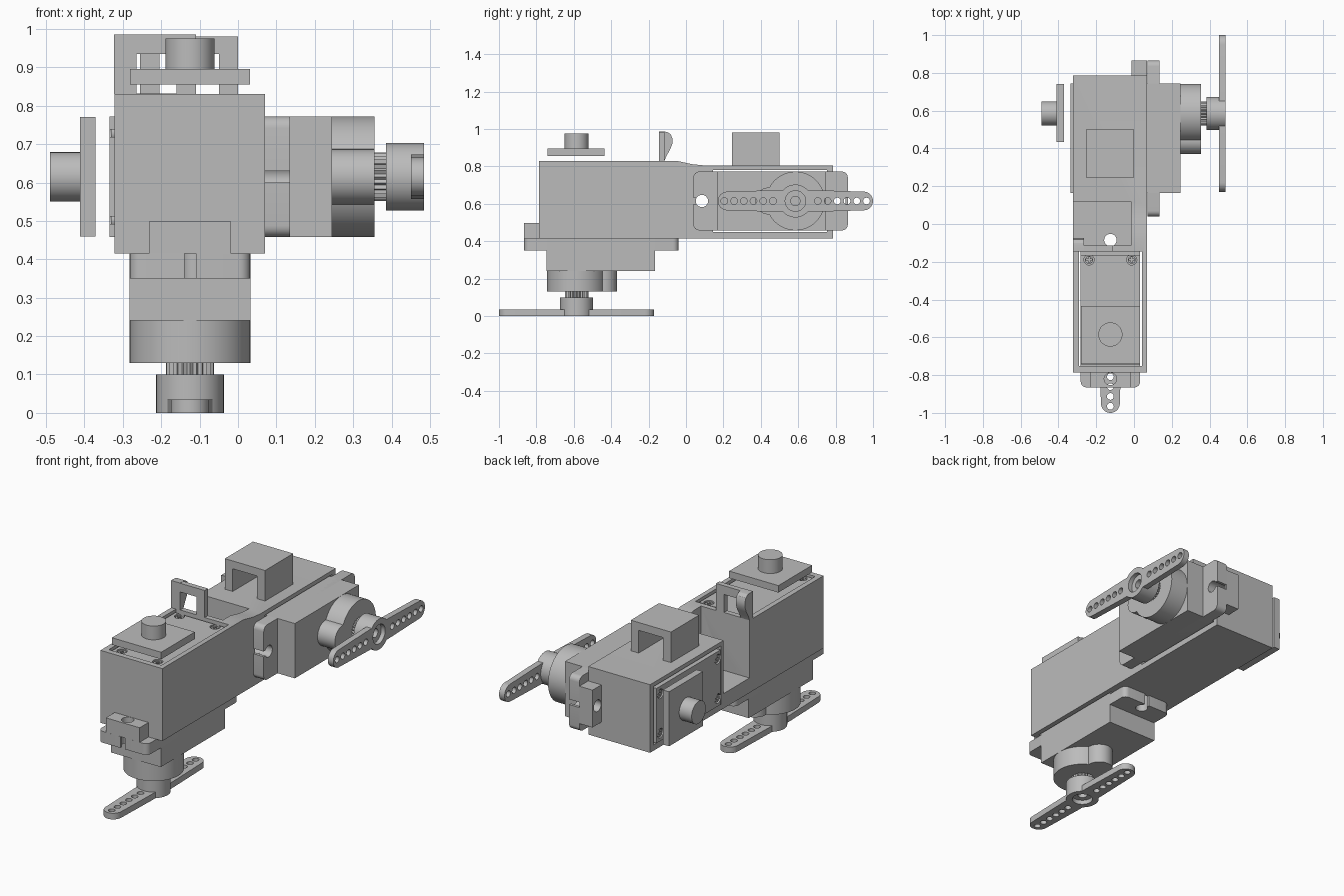
import bpy
import bmesh
from math import sin, cos, pi, radians
from mathutils import Matrix, Vector

if "Cube" in bpy.data.objects:
    bpy.data.objects.remove(bpy.data.objects["Cube"])

grey = bpy.data.materials.new("plain_grey")
grey.use_nodes = True
grey.diffuse_color = (0.5, 0.5, 0.5, 1)
grey.node_tree.nodes["Principled BSDF"].inputs["Base Color"].default_value = (0.5, 0.5, 0.5, 1)
parts = []


def frame(a, b, c, origin):
    """Matrix whose columns are the local axes and the origin."""
    m = Matrix((a, b, c)).transposed().to_4x4()
    m.translation = Vector(origin)
    return m


def prism(name, pts, lo, hi, m):
    """Extrude a flat outline along the local third axis."""
    bm = bmesh.new()
    face = bm.faces.new([bm.verts.new((x, y, lo)) for x, y in pts])
    top = bmesh.ops.extrude_face_region(bm, geom=[face])["geom"]
    bmesh.ops.translate(bm, vec=(0, 0, hi - lo),
                        verts=[v for v in top if isinstance(v, bmesh.types.BMVert)])
    bmesh.ops.transform(bm, matrix=m, verts=bm.verts)
    bmesh.ops.recalc_face_normals(bm, faces=bm.faces)
    mesh = bpy.data.meshes.new(name)
    bm.to_mesh(mesh)
    bm.free()
    mesh.materials.append(grey)
    ob = bpy.data.objects.new(name, mesh)
    bpy.context.collection.objects.link(ob)
    parts.append(ob)
    return ob


def rect(x0, x1, y0, y1):
    return [(x0, y0), (x1, y0), (x1, y1), (x0, y1)]


def arc(x, y, r, start=0.0, sweep=2 * pi, n=40):
    return [(x + r * cos(start + sweep * i / n), y + r * sin(start + sweep * i / n))
            for i in range(n)]


def rounded(x0, x1, y0, y1, r):
    corners = [(x1 - r, y1 - r), (x0 + r, y1 - r), (x0 + r, y0 + r), (x1 - r, y0 + r)]
    return [p for k, (x, y) in enumerate(corners)
            for p in arc(x, y, r, k * pi / 2, pi / 2 * 7 / 6, 7)]


def combine(target, tools, operation="DIFFERENCE"):
    """Apply boolean tools to the target and remove them."""
    for tool in tools:
        mod = target.modifiers.new("cut", "BOOLEAN")
        mod.operation, mod.object, mod.solver = operation, tool, "EXACT"
    bpy.context.view_layer.update()
    graph = bpy.context.evaluated_depsgraph_get()
    mesh = bpy.data.meshes.new_from_object(target.evaluated_get(graph))
    target.modifiers.clear()
    target.data = mesh
    for tool in tools:
        parts.remove(tool)
        bpy.data.objects.remove(tool)


# Local frames: across, along, and down the output shaft
X, Y, Z = Vector((1, 0, 0)), Vector((0, 1, 0)), Vector((0, 0, 1))
side = frame(Y, Z, X, (0, 0, 0))
flat = Matrix.Identity(4)
servos = {"lower": frame(-X, Y, -Z, (-0.125, -0.585, 0.82)),
          "side": frame(Z, -Y, X, (-0.335, 0.585, 0.615))}

# Double holder
holder = prism("holder", [(-0.785, 0.415), (0.785, 0.415), (0.785, 0.805), (0.1, 0.805),
                          (0.03, 0.812), (-0.05, 0.83), (-0.785, 0.83)], -0.322, 0.07, side)
combine(holder, [prism("bracket", rect(-0.107, 0.107, -0.28, -0.15), 0.322, 0.405, m)
                 for m in servos.values()], "UNION")
cuts = [prism("pocket", rect(-0.5, -0.015, -0.115, 0.12), 0.5, 1, flat)]
for m in servos.values():
    cuts.append(prism("cavity", rect(-0.167, 0.167, -0.168, 0.44), -0.1, 0.5, m))
    cuts += [prism("screw_hole", arc(0, y, 0.033, n=24), 0.25, 0.5, m) for y in (-0.235, 0.5)]
combine(holder, cuts)

# Cable clip: windowed plate with a curved hook at its outer edge
clip = prism("clip_plate", rect(-0.322, -0.11, 0.8, 0.985), -0.145, -0.115,
             frame(X, Z, -Y, (0, -0.26, 0)))
combine(clip, [prism("window", rect(-0.265, -0.16, 0.832, 0.935), -0.2, 0,
                     frame(X, Z, -Y, (0, -0.26, 0)))])
prism("clip_hook", [(-0.145, 0.83), (-0.115, 0.83), (-0.105, 0.855), (-0.085, 0.89),
                    (-0.073, 0.92), (-0.073, 0.95), (-0.082, 0.972), (-0.1, 0.984),
                    (-0.115, 0.986), (-0.145, 0.986)], -0.3225, -0.265, side)

# Bridge on top of the holder
prism("bridge", [(-0.255, 0.8), (-0.205, 0.8), (-0.205, 0.935), (-0.05, 0.935),
                 (-0.05, 0.8), (0, 0.8), (0, 0.98), (-0.255, 0.98)], -0.5, -0.245,
      frame(X, Z, -Y, (0, 0, 0)))

for label, m in servos.items():
    # Case with four sunken screws
    case = prism(label + "_servo_case", rect(-0.157, 0.157, -0.16, 0.42), 0, 0.58, m)
    spots = [(x, y) for x in (-0.113, 0.113) for y in (-0.125, 0.395)]
    combine(case, [prism("sink", arc(x, y, 0.027, n=20), -0.1, 0.02, m) for x, y in spots])
    for x, y in spots:
        screw = prism(label + "_screw", arc(x, y, 0.021, n=16), 0.004, 0.03, m)
        combine(screw, [prism("slot", rect(x - a, x + a, y - b, y + b), -0.1, 0.014, m)
                        for a, b in ((0.004, 0.015), (0.015, 0.004))])

    # Mounting ears with slotted holes
    ears = prism(label + "_mounting_ears", rounded(-0.157, 0.157, -0.28, 0.545, 0.03),
                 0.4052, 0.47, m)
    cuts = [prism("hole", arc(0, y, 0.033, n=24), 0.3, 0.6, m) for y in (-0.235, 0.5)]
    cuts += [prism("slot", rect(-0.015, 0.015, a, b), 0.3, 0.6, m)
             for a, b in ((-0.4, -0.235), (0.5, 0.7))]
    combine(ears, cuts)

    # Gear housing and splined shaft
    gear = prism(label + "_gear_housing", arc(0, 0, 0.157, n=64), 0.575, 0.69, m)
    combine(gear, [prism("bump", arc(0, 0.143, 0.072), 0.575, 0.69, m)], "UNION")
    teeth = [(r * cos(a), r * sin(a)) for i in range(24)
             for r, a in ((0.063, i * pi / 12), (0.056, (i + 0.5) * pi / 12))]
    prism(label + "_shaft", teeth, 0.68, 0.73, m)

    # Two-armed horn with a row of holes on each arm
    outline = [(0.058, -0.1), (0.058, 0.1)] + arc(0, 0.365, 0.05, 0, pi * 17 / 16, 17)
    outline += [(-0.058, 0.1), (-0.058, -0.1)] + arc(0, -0.365, 0.05, pi, pi * 17 / 16, 17)
    horn = prism(label + "_horn", outline, 0.785, 0.82, m)
    combine(horn, [prism("hub", arc(0, 0, 0.088, n=48), 0.72, 0.82, m)], "UNION")
    cuts = [prism("hole", arc(0, s * (0.12 + 0.052 * i), 0.018, n=16), 0.7, 0.9, m)
            for s in (-1, 1) for i in range(6)]
    cuts += [prism("recess", arc(0, 0, 0.055, n=32), 0.795, 0.9, m),
             prism("bore", arc(0, 0, 0.025, n=24), 0.74, 0.9, m)]
    combine(horn, cuts)

    # Rear pivot: plate and stub
    prism(label + "_pivot_plate", rect(-0.156, 0.156, -0.155, 0.15), -0.076, -0.036, m)
    prism(label + "_pivot_stub", arc(0, 0, 0.064, n=48), -0.155, -0.07, m)

# Smooth the round surfaces and keep edges sharp
bpy.ops.object.select_all(action="DESELECT")
for ob in parts:
    ob.select_set(True)
bpy.context.view_layer.objects.active = parts[0]
bpy.ops.object.shade_smooth_by_angle(angle=radians(25))
